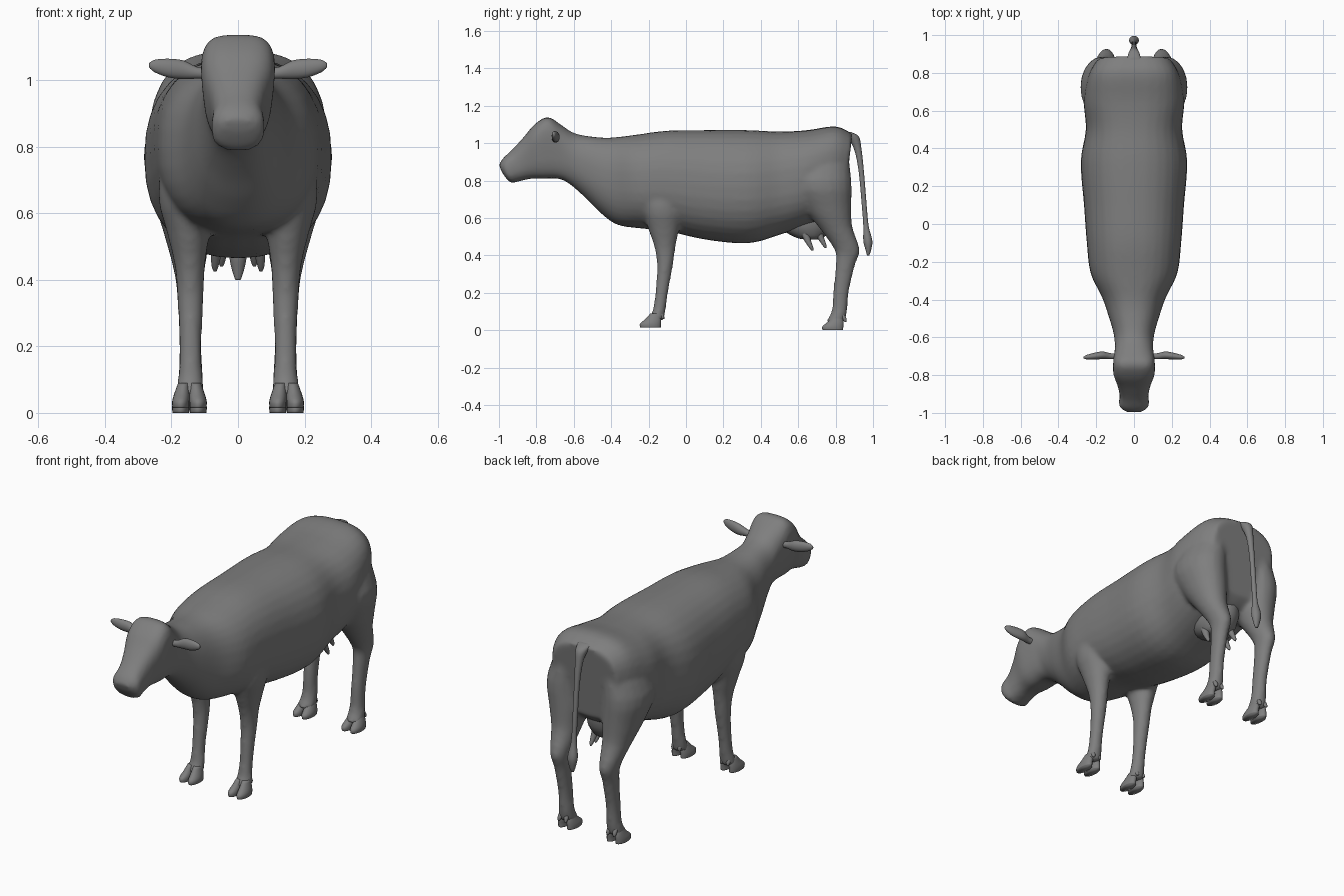
import bpy
import bmesh
from math import sin, cos, tau
from mathutils import Vector

old = bpy.data.objects.get("Cube")
if old:
    bpy.data.objects.remove(old, do_unlink=True)

hide = bpy.data.materials.new("grey hide")
hide.use_nodes = True
GREY = (0.21, 0.21, 0.21, 1)
hide.diffuse_color = GREY
hide.node_tree.nodes["Principled BSDF"].inputs["Base Color"].default_value = GREY


def smooth_path(rows, steps):
    """Insert evenly eased rows between the given rows of numbers."""
    result = []
    last = len(rows) - 1
    for i in range(last):
        p, a, b, n = (Vector(rows[min(max(k, 0), last)]) for k in range(i - 1, i + 3))
        for step in range(steps):
            t = step / steps
            result.append(a + t / 2 * ((b - p) + t * ((2 * p - 5 * a + 4 * b - n)
                                                      + t * (3 * (a - b) + n - p))))
    result.append(Vector(rows[last]))
    return result


def oval(centre, across, along, power=2.0, taper=0.0, sides=20):
    """A closed ring of points; taper widens the upper half."""
    points = []
    for i in range(sides):
        c, s = cos(tau * i / sides), sin(tau * i / sides)
        cx = abs(c) ** (2 / power) * (1 if c > 0 else -1)
        sy = abs(s) ** (2 / power) * (1 if s > 0 else -1)
        points.append(centre + across * cx * (1 + taper * sy) + along * sy)
    return points


def skin(bm, rings):
    """Bridge rings into a closed shell."""
    loops = [[bm.verts.new(p) for p in ring] for ring in rings]
    n = len(loops[0])
    for low, high in zip(loops, loops[1:]):
        for i in range(n):
            j = (i + 1) % n
            bm.faces.new((low[i], low[j], high[j], high[i]))
    bm.faces.new(loops[0][::-1])
    bm.faces.new(loops[-1])


def upright(bm, rows, steps=3):
    """Shell from rows of x, y, z, half width, half depth."""
    skin(bm, [oval(Vector(r[:3]), Vector((r[3], 0, 0)), Vector((0, r[4], 0)))
              for r in smooth_path(rows, steps)])


def finish(name, bm):
    bmesh.ops.recalc_face_normals(bm, faces=bm.faces)
    mesh = bpy.data.meshes.new(name)
    bm.to_mesh(mesh)
    bm.free()
    mesh.materials.append(hide)
    mesh.shade_smooth()
    obj = bpy.data.objects.new(name, mesh)
    bpy.context.collection.objects.link(obj)
    return obj


def flip(rows, side):
    return [(side * r[0], *r[1:]) for r in rows]


# Trunk from muzzle to rump: top y, top z, bottom y, bottom z, half width, squareness, taper
trunk = [
    (-1.0, .885, -.985, .845, .045, 2.5, 0),
    (-.978, .92, -.94, .79, .08, 2.6, 0),
    (-.93, .965, -.89, .797, .076, 2.6, 0),
    (-.87, 1.03, -.83, .81, .086, 2.8, .1),
    (-.81, 1.1, -.76, .81, .105, 3.2, .15),
    (-.74, 1.14, -.68, .81, .105, 3.4, .15),
    (-.67, 1.1, -.62, .78, .1, 2.6, .1),
    (-.6, 1.055, -.54, .71, .11, 2.3, 0),
    (-.5, 1.035, -.46, .63, .137, 2.3, 0),
    (-.4, 1.03, -.37, .565, .17, 2.3, 0),
    (-.27, 1.045, -.25, .545, .23, 2.3, 0),
    (-.1, 1.067, -.1, .53, .25, 2.3, 0),
    (.1, 1.07, .1, .485, .265, 2.3, 0),
    (.33, 1.07, .33, .465, .282, 2.3, 0),
    (.5, 1.062, .5, .51, .255, 2.4, 0),
    (.65, 1.07, .65, .56, .265, 2.5, .05),
    (.8, 1.09, .78, .6, .235, 2.7, .1),
    (.89, 1.05, .84, .65, .19, 2.7, .1),
]

# Legs, top to fetlock
front_leg = [
    (.14, -.15, .85, .07, .11), (.155, -.13, .66, .085, .11),
    (.15, -.12, .55, .066, .085), (.145, -.113, .45, .047, .058),
    (.143, -.112, .35, .04, .043), (.143, -.13, .2, .034, .034),
    (.143, -.145, .1, .038, .035), (.146, -.165, .05, .046, .045),
]
rear_leg = [
    (.12, .74, 1, .08, .12), (.168, .72, .8, .115, .165),
    (.16, .755, .66, .1, .13), (.153, .8, .55, .074, .09),
    (.147, .862, .43, .047, .068), (.145, .852, .35, .038, .052),
    (.143, .828, .2, .034, .042), (.143, .82, .1, .038, .042),
    (.146, .795, .04, .046, .052),
]

# Body, fused into one smooth skin
bm = bmesh.new()
rings = []
for ty, tz, by, bz, half, power, taper in smooth_path(trunk, 4):
    top, bottom = Vector((0, ty, tz)), Vector((0, by, bz))
    rings.append(oval((top + bottom) / 2, Vector((half, 0, 0)), (top - bottom) / 2,
                      power, taper, 32))
skin(bm, rings)
for side in (1, -1):
    upright(bm, flip(front_leg, side))
    upright(bm, flip(rear_leg, side))
body = finish("body", bm)
remesh = body.modifiers.new("fuse", "REMESH")
remesh.mode = "VOXEL"
remesh.voxel_size = 0.012
remesh.use_smooth_shade = True
relax = body.modifiers.new("relax", "SMOOTH")
relax.factor = 0.5
relax.iterations = 7

# Cloven hooves with dewclaws
for side, label in ((1, "left"), (-1, "right")):
    for pair, y, ground in (("front", -.19, .015), ("rear", .785, 0)):
        bm = bmesh.new()
        for claw in (-1, 1):
            x = .146 + claw * .026
            upright(bm, flip([
                (x, y, ground, .025, .055),
                (x, y, ground + .02, .026, .056),
                (x - claw * .004, y + .015, ground + .045, .023, .042),
                (x - claw * .008, y + .025, ground + .075, .016, .025),
            ], side))
            upright(bm, flip([
                (x - claw * .006, y + .068, ground + .045, .006, .006),
                (x - claw * .008, y + .06, ground + .065, .012, .012),
                (x - claw * .01, y + .045, ground + .095, .009, .009),
            ], side))
        finish(f"{label}_{pair}_hoof", bm)

# Ears: x, y, z, half depth, half height
ear = [
    (.09, -.7, 1.02, .015, .016), (.125, -.7, 1.023, .016, .018),
    (.165, -.695, 1.032, .02, .028), (.21, -.7, 1.037, .018, .028),
    (.25, -.705, 1.043, .012, .019), (.267, -.707, 1.045, .004, .007),
]
for side, label in ((1, "left"), (-1, "right")):
    bm = bmesh.new()
    skin(bm, [oval(Vector((side * x, y, z)), Vector((0, d, 0)), Vector((0, 0, h)))
              for x, y, z, d, h in smooth_path(ear, 3)])
    finish(label + "_ear", bm)

# Tail with tuft
bm = bmesh.new()
upright(bm, [
    (0, .85, 1.06, .04, .03), (0, .89, 1.035, .032, .034),
    (0, .918, .97, .02, .02), (0, .937, .85, .014, .014),
    (0, .952, .68, .013, .013), (0, .962, .56, .014, .014),
    (0, .972, .48, .026, .024), (0, .975, .43, .018, .015),
    (0, .974, .4, .008, .006),
], 4)
finish("tail", bm)

# Udder
bm = bmesh.new()
upright(bm, [
    (0, .65, .65, .1, .15), (0, .64, .57, .1, .15),
    (0, .65, .52, .085, .11), (0, .665, .49, .06, .06),
    (0, .67, .485, .01, .01),
])
finish("udder", bm)

# Teats
bm = bmesh.new()
for side in (1, -1):
    for x, y, tip in ((.065, .65, .425), (.045, .72, .44)):
        upright(bm, flip([
            (x - .01, y - .02, tip + .11, .026, .026),
            (x, y, tip + .055, .017, .018),
            (x + .004, y + .02, tip + .015, .01, .011),
            (x + .004, y + .026, tip, .004, .004),
        ], side))
finish("teats", bm)
